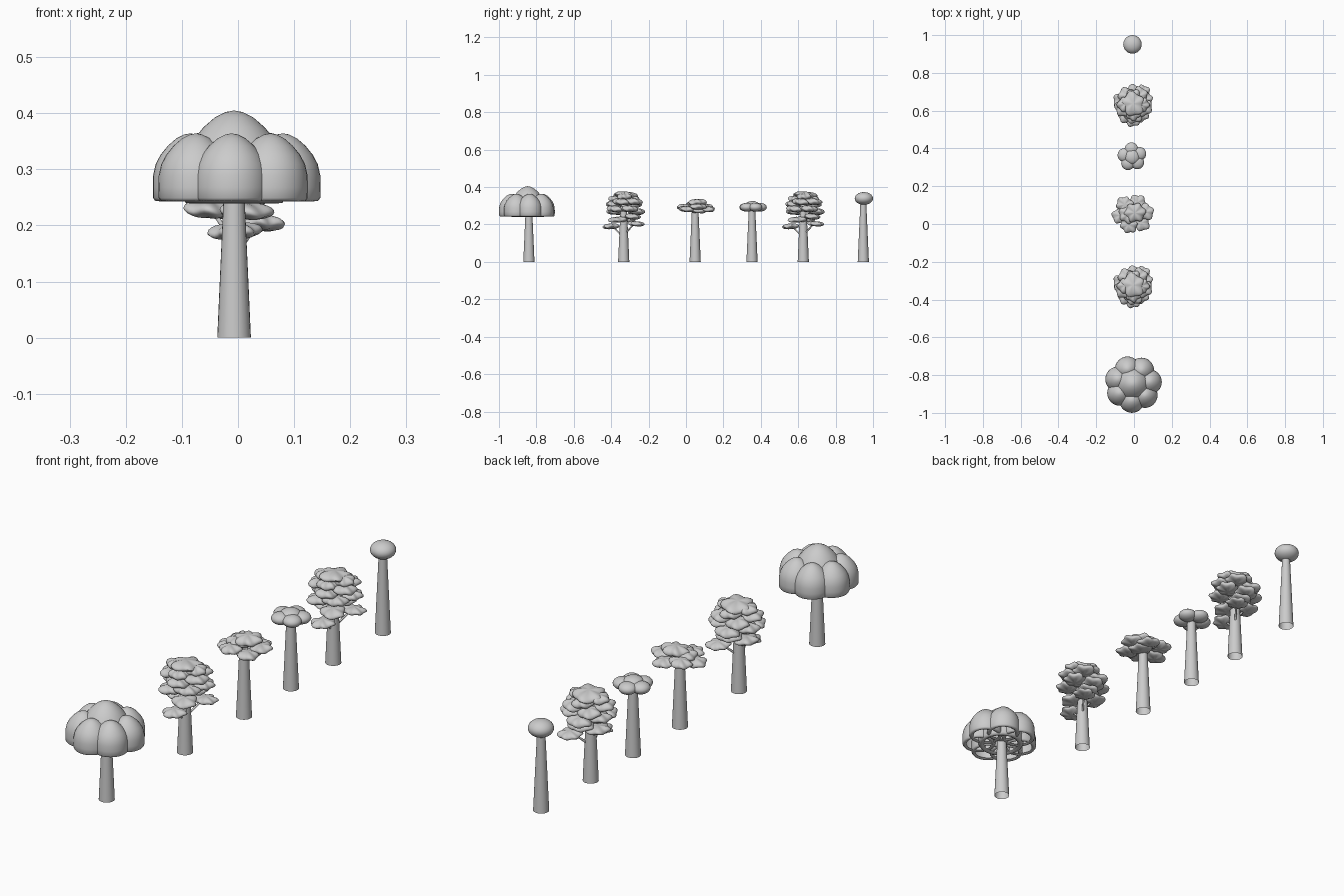
import bpy, bmesh, math, random
from mathutils import Matrix, Vector

if "Cube" in bpy.data.objects:
    bpy.data.objects.remove(bpy.data.objects["Cube"])

random.seed(4)
TX = -0.007  # shared x of the trunk row


def finish(name, bm, angle=45):
    me = bpy.data.meshes.new(name)
    bm.to_mesh(me)
    bm.free()
    ob = bpy.data.objects.new(name, me)
    bpy.context.collection.objects.link(ob)
    bpy.ops.object.select_all(action='DESELECT')
    ob.select_set(True)
    bpy.context.view_layer.objects.active = ob
    bpy.ops.object.shade_smooth_by_angle(angle=math.radians(angle))
    return ob


def lathe(bm, profile, at, scale=1.0, seg=32):
    # revolve (radius, height) points around a vertical axis, open where the profile is open
    rings = []
    for r, z in profile:
        if r == 0:
            rings.append([bm.verts.new((at[0], at[1], at[2] + z * scale))] * seg)
        else:
            rings.append([bm.verts.new((at[0] + r * scale * math.cos(2 * math.pi * i / seg),
                                        at[1] + r * scale * math.sin(2 * math.pi * i / seg),
                                        at[2] + z * scale)) for i in range(seg)])
    for a, b in zip(rings, rings[1:]):
        for i in range(seg):
            j = (i + 1) % seg
            quad = list(dict.fromkeys((a[i], a[j], b[j], b[i])))
            bm.faces.new(quad)


def trunk(name, y, top):
    bm = bmesh.new()
    r_top = 0.030 - 0.045 * top
    lathe(bm, [(0.030, 0), (r_top, top)], (TX, y, 0), seg=24)
    finish(name, bm)


def ball(bm, c, r, h):
    m = Matrix.Translation(c) @ Matrix.Diagonal((r, r, h, 1))
    bmesh.ops.create_uvsphere(bm, u_segments=24, v_segments=14, radius=1, matrix=m)


def leaf_pad(bm, c, r, h):
    # flattened cloud pad: wavy outline, domed top, flatter underside
    g = bmesh.ops.create_uvsphere(bm, u_segments=36, v_segments=12, radius=1)
    n, ph, ph2 = random.choice((5, 6)), random.uniform(0, 6.28), random.uniform(0, 6.28)
    tilt = Matrix.Rotation(0.08, 3, Vector((math.cos(ph), math.sin(ph), 0)))
    for v in g['verts']:
        x, y, z = v.co
        a, rad = math.atan2(y, x), math.hypot(x, y)
        wave = 1 + rad * (0.10 * math.cos(n * a + ph) + 0.06 * math.cos(2 * a + ph2))
        up = z * h if z > 0 else z * h * 0.75
        up += rad * h * 0.18 * math.cos(n * a + ph + 1)
        full = rad ** 0.8
        k = full / rad if rad > 1e-5 else 1
        v.co = Vector(c) + tilt @ Vector((x * k * wave * r, y * k * wave * r, up))


def branch(bm, a, b, r):
    a, b = Vector(a), Vector(b)
    d = b - a
    m = Matrix.Translation((a + b) / 2) @ d.to_track_quat('Z', 'Y').to_matrix().to_4x4()
    bmesh.ops.create_cone(bm, cap_ends=True, segments=10, radius1=r, radius2=r * 0.7,
                          depth=d.length, matrix=m)


# tree with big hollow dome crown
trunk('dome_tree_trunk', -0.84, 0.27)
dome = [(0.050, 0.004), (0.056, 0.000), (0.063, 0.001), (0.0665, 0.006), (0.067, 0.025),
        (0.0665, 0.046), (0.062, 0.066), (0.053, 0.083), (0.040, 0.099),
        (0.025, 0.112), (0.011, 0.119), (0, 0.121)]
bm = bmesh.new()
for i in range(7):
    a = math.radians(-95 + i * 360 / 7)
    lathe(bm, dome, (-0.004 + 0.085 * math.cos(a), -0.848 + 0.085 * math.sin(a), 0.243))
lathe(bm, dome, (TX, -0.846, 0.239), 1.37)
finish('dome_tree_crown', bm, 60)


# two identical layered trees: (x, y, z, radius, half height) relative to the trunk
pads = [(0.002, -0.068, 0.188, 0.044, 0.016), (0.047, 0.066, 0.202, 0.043, 0.015),
        (-0.045, 0.015, 0.226, 0.046, 0.017), (0.020, -0.030, 0.224, 0.048, 0.017),
        (0.010, 0.045, 0.240, 0.046, 0.017), (0.002, 0.008, 0.355, 0.060, 0.020)]
for count, rad, z, start, r in ((5, 0.062, 0.274, 20, 0.045), (5, 0.056, 0.312, 55, 0.045),
                                (4, 0.042, 0.340, 0, 0.040)):
    for i in range(count):
        a = math.radians(start + i * 360 / count)
        pads.append((0.003 + rad * math.cos(a), 0.005 + rad * math.sin(a),
                     z + 0.007 * (-1) ** i, r, 0.019))
for label, y in (('front', -0.333), ('rear', 0.627)):
    random.seed(11)
    trunk(label + '_layered_tree_trunk', y, 0.32)
    bm = bmesh.new()
    for x, dy, z, r, h in pads:
        leaf_pad(bm, (TX + x, y + dy, z), r, h)
    finish(label + '_layered_tree_foliage', bm)
    bm = bmesh.new()
    for x, dy, z, r, h in pads[:3]:
        branch(bm, (TX, y, z - 0.058), (TX + x * 0.85, y + dy * 0.85, z), 0.005)
    finish(label + '_layered_tree_branches', bm)


# tree with flat umbrella crown
trunk('umbrella_tree_trunk', 0.049, 0.29)
bm = bmesh.new()
for i in range(6):
    a = math.radians(10 + 60 * i)
    leaf_pad(bm, (-0.005 + 0.067 * math.cos(a), 0.054 + 0.063 * math.sin(a),
                  0.286 + 0.006 * (-1) ** i), 0.043, 0.017)
leaf_pad(bm, (0.020, 0.065, 0.273), 0.045, 0.016)
leaf_pad(bm, (-0.030, 0.050, 0.300), 0.048, 0.020)
leaf_pad(bm, (0.005, 0.060, 0.314), 0.052, 0.021)
finish('umbrella_tree_foliage', bm)


# tree with small clustered crown
trunk('cluster_tree_trunk', 0.353, 0.29)
bm = bmesh.new()
for i in range(5):
    a = math.radians(95 + 72 * i)
    ball(bm, (-0.010 + 0.042 * math.cos(a), 0.356 + 0.040 * math.sin(a), 0.292), 0.036, 0.023)
ball(bm, (-0.010, 0.355, 0.301), 0.040, 0.024)
finish('cluster_tree_foliage', bm)


# tree with single round crown
trunk('round_tree_trunk', 0.948, 0.32)
bm = bmesh.new()
ball(bm, (-0.008, 0.951, 0.339), 0.049, 0.034)
finish('round_tree_foliage', bm)
